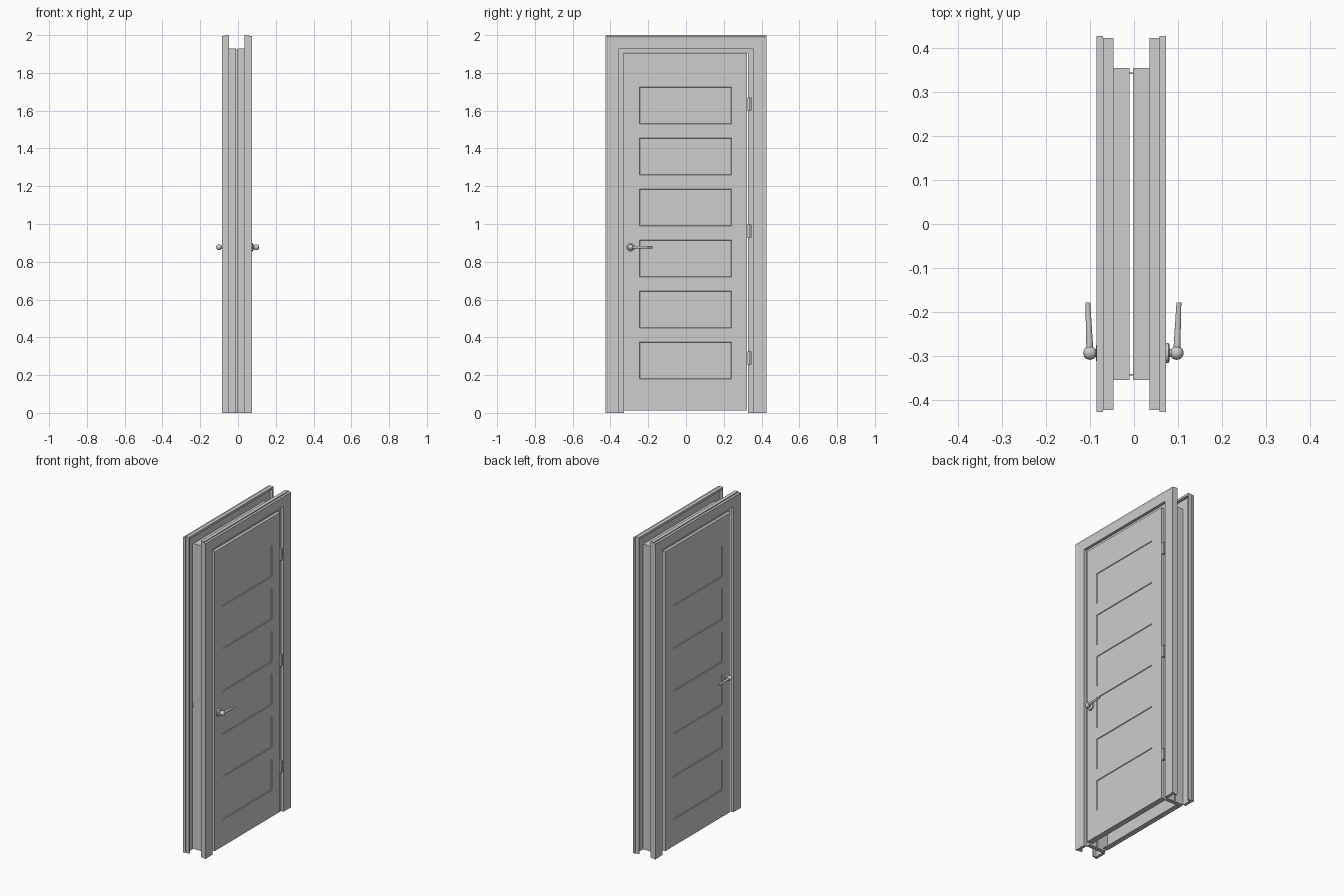
import bpy, bmesh, math
from mathutils import Matrix, Vector

if "Cube" in bpy.data.objects:
    bpy.data.objects.remove(bpy.data.objects["Cube"], do_unlink=True)

grey = bpy.data.materials.new("plain_grey")
grey.use_nodes = True
grey.diffuse_color = (0.61, 0.61, 0.61, 1)
grey.node_tree.nodes["Principled BSDF"].inputs["Base Color"].default_value = (0.61, 0.61, 0.61, 1)

MID = -0.006          # centre plane of the wall in x
SLOT = 0.004          # half the gap between the two frame halves
BOARD = 0.059         # depth of the back of the casing boards


def finish(name, bm, smooth=False):
    bmesh.ops.recalc_face_normals(bm, faces=bm.faces)
    me = bpy.data.meshes.new(name)
    bm.to_mesh(me)
    bm.free()
    me.materials.append(grey)
    ob = bpy.data.objects.new(name, me)
    bpy.context.scene.collection.objects.link(ob)
    if smooth:
        bpy.ops.object.select_all(action='DESELECT')
        ob.select_set(True)
        bpy.context.view_layer.objects.active = ob
        bpy.ops.object.shade_smooth_by_angle(angle=math.radians(40))
    return ob


def add_box(bm, x0, x1, y0, y1, z0, z1):
    m = Matrix.Translation(((x0 + x1) / 2, (y0 + y1) / 2, (z0 + z1) / 2))
    m = m @ Matrix.Diagonal((abs(x1 - x0), abs(y1 - y0), z1 - z0, 1))
    bmesh.ops.create_cube(bm, size=1, matrix=m)


def add_rod(bm, a, b, r1, r2, seg=20):
    a, b = Vector(a), Vector(b)
    rot = (b - a).to_track_quat('Z', 'Y').to_matrix().to_4x4()
    bmesh.ops.create_cone(bm, cap_ends=True, segments=seg, radius1=r1, radius2=r2,
                          depth=(b - a).length, matrix=Matrix.Translation((a + b) / 2) @ rot)


def casing(name, side):
    """Mitred trim, open at the back: (inset at sides, inset at top, depth)."""
    profile = [(.005, 0, .041), (.005, 0, .064), (0, .006, .064), (0, .006, .079),
               (.010, .012, .079), (.014, .016, .077), (.072, .070, .077),
               (.072, .070, BOARD), (.014, .014, BOARD), (.014, .014, .041)]
    bm = bmesh.new()
    rows = []
    for u, v, d in profile:
        h, x = .427 - u, MID + side * d
        rows.append([bm.verts.new((x, y, z)) for y, z in
                     ((-h, 0), (-h, 2 - v), (h, 2 - v), (h, 0))])
    for i, row in enumerate(rows):
        nxt = rows[(i + 1) % len(rows)]
        for k in range(3):
            bm.faces.new((row[k], row[k + 1], nxt[k + 1], nxt[k]))
    for k in (0, 3):
        bm.faces.new([r[k] for r in rows])
    finish(name, bm)


def jamb(name, side):
    """Half of the split jamb: two posts and a head."""
    a, b = MID + side * SLOT, MID + side * BOARD
    bm = bmesh.new()
    for s in (-1, 1):
        add_box(bm, a, b, s * .328, s * .354, 0, 1.93)
    add_box(bm, a, b, -.328, .328, 1.907, 1.93)
    finish(name, bm)


def leaf(name, side):
    """One door skin with six shallow recessed panels and returned edges."""
    ys = [-.331, -.246, .242, .323]
    zs = [.012]
    for i in range(6):
        zs += [.18 + .27 * i, .375 + .27 * i]
    zs.append(1.905)
    x = MID + side * .075
    bm = bmesh.new()
    grid = [[bm.verts.new((x, y, z)) for y in ys] for z in zs]
    panels = []
    for i in range(len(zs) - 1):
        for j in range(3):
            loop = [grid[i][j], grid[i][j + 1], grid[i + 1][j + 1], grid[i + 1][j]]
            f = bm.faces.new(loop if side > 0 else loop[::-1])
            if j == 1 and i % 2 == 1:
                panels.append(f)
    bm.normal_update()
    rim = [e for e in bm.edges if e.is_boundary]
    bmesh.ops.inset_individual(bm, faces=panels, thickness=.004, depth=-.004)
    ext = bmesh.ops.extrude_edge_only(bm, edges=rim)["geom"]
    for v in ext:
        if isinstance(v, bmesh.types.BMVert):
            v.co.x = MID + side * .04
    finish(name, bm)


def handle(name, side, x_face, x_knob):
    """Round rose, neck, ball and tapered lever."""
    y, z = -.293, .877
    bm = bmesh.new()
    add_rod(bm, (MID + side * .07, y, z), (x_face - side * .003, y, z), .023, .023, 28)
    add_rod(bm, (x_face - side * .003, y, z), (x_face, y, z), .023, .018, 28)
    add_rod(bm, (x_face, y, z), (x_knob, y, z), .009, .009)
    bmesh.ops.create_uvsphere(bm, u_segments=20, v_segments=12, radius=.0155,
                              matrix=Matrix.Translation((x_knob, y, z)))
    add_rod(bm, (x_knob, y, z), (x_knob + side * .005, -.178, z), .008, .0055)
    finish(name, bm, smooth=True)


for label, s in (("right_face", 1), ("left_face", -1)):
    casing("casing_" + label, s)
    jamb("jamb_" + label, s)
    leaf("door_leaf_" + label, s)

handle("lever_handle_right_face", 1, .081, .097)
handle("lever_handle_left_face", -1, -.086, -.100)

# Thin strips closing the slot in the side posts
bm = bmesh.new()
for s in (-1, 1):
    add_box(bm, MID - .006, MID + .006, s * .341, s * .344, 0, 1.925)
finish("jamb_joint_strips", bm)

# Hinges: knuckle on a small block in the gap beside the door
bm = bmesh.new()
for z in (.29, .963, 1.635):
    add_rod(bm, (.066, .333, z - .036), (.066, .333, z + .036), .007, .007, 12)
    add_box(bm, .045, .066, .326, .348, z - .034, z + .034)
finish("hinges", bm, smooth=True)
